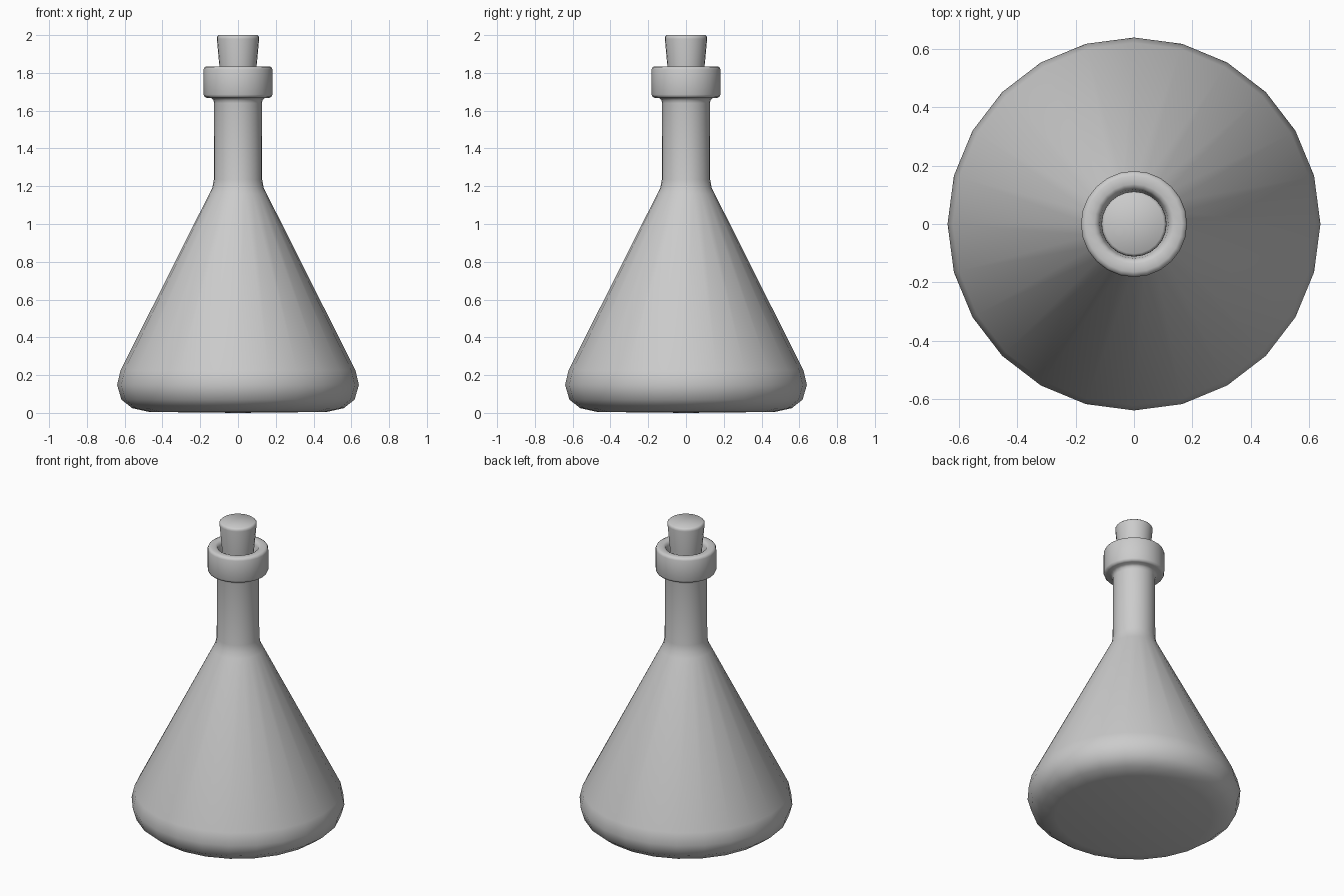
import bpy, bmesh, math

if "Cube" in bpy.data.objects:
    bpy.data.objects.remove(bpy.data.objects["Cube"])

SIDES = 24


def lathe(name, profile, angle=40):
    """Revolve an (r, z) profile around z; r = 0 points become poles."""
    bm = bmesh.new()
    rings = []
    for r, z in profile:
        if r == 0:
            rings.append([bm.verts.new((0, 0, z))] * SIDES)
        else:
            rings.append([bm.verts.new((r * math.cos(2 * math.pi * i / SIDES),
                                        r * math.sin(2 * math.pi * i / SIDES), z))
                          for i in range(SIDES)])
    for a, b in zip(rings, rings[1:]):
        for i in range(SIDES):
            j = (i + 1) % SIDES
            bm.faces.new(dict.fromkeys((a[i], a[j], b[j], b[i])))
    bmesh.ops.recalc_face_normals(bm, faces=bm.faces)
    mesh = bpy.data.meshes.new(name)
    bm.to_mesh(mesh)
    bm.free()
    obj = bpy.data.objects.new(name, mesh)
    bpy.context.collection.objects.link(obj)
    bpy.ops.object.select_all(action='DESELECT')
    obj.select_set(True)
    bpy.context.view_layer.objects.active = obj
    bpy.ops.object.shade_smooth_by_angle(angle=math.radians(angle))
    return obj


# Conical flask with neck, rolled collar and the inside of the mouth
lathe("flask", [
    (0, 0), (0.47, 0.005), (0.56, 0.025), (0.617, 0.07), (0.64, 0.148), (0.622, 0.225),
    (0.152, 1.16), (0.136, 1.192), (0.128, 1.235),
    (0.127, 1.64), (0.13, 1.657), (0.142, 1.667), (0.165, 1.668),
    (0.177, 1.673), (0.182, 1.685), (0.182, 1.818), (0.177, 1.83), (0.165, 1.835),
    (0.137, 1.835), (0.125, 1.829), (0.118, 1.815), (0.112, 1.78),
    (0.098, 1.74), (0.095, 1.62), (0, 1.62),
], 50)

# Tapered stopper
lathe("stopper", [
    (0, 1.65), (0.086, 1.65), (0.098, 1.83), (0.112, 1.98),
    (0.111, 1.992), (0.102, 2.0), (0, 2.0),
], 60)
